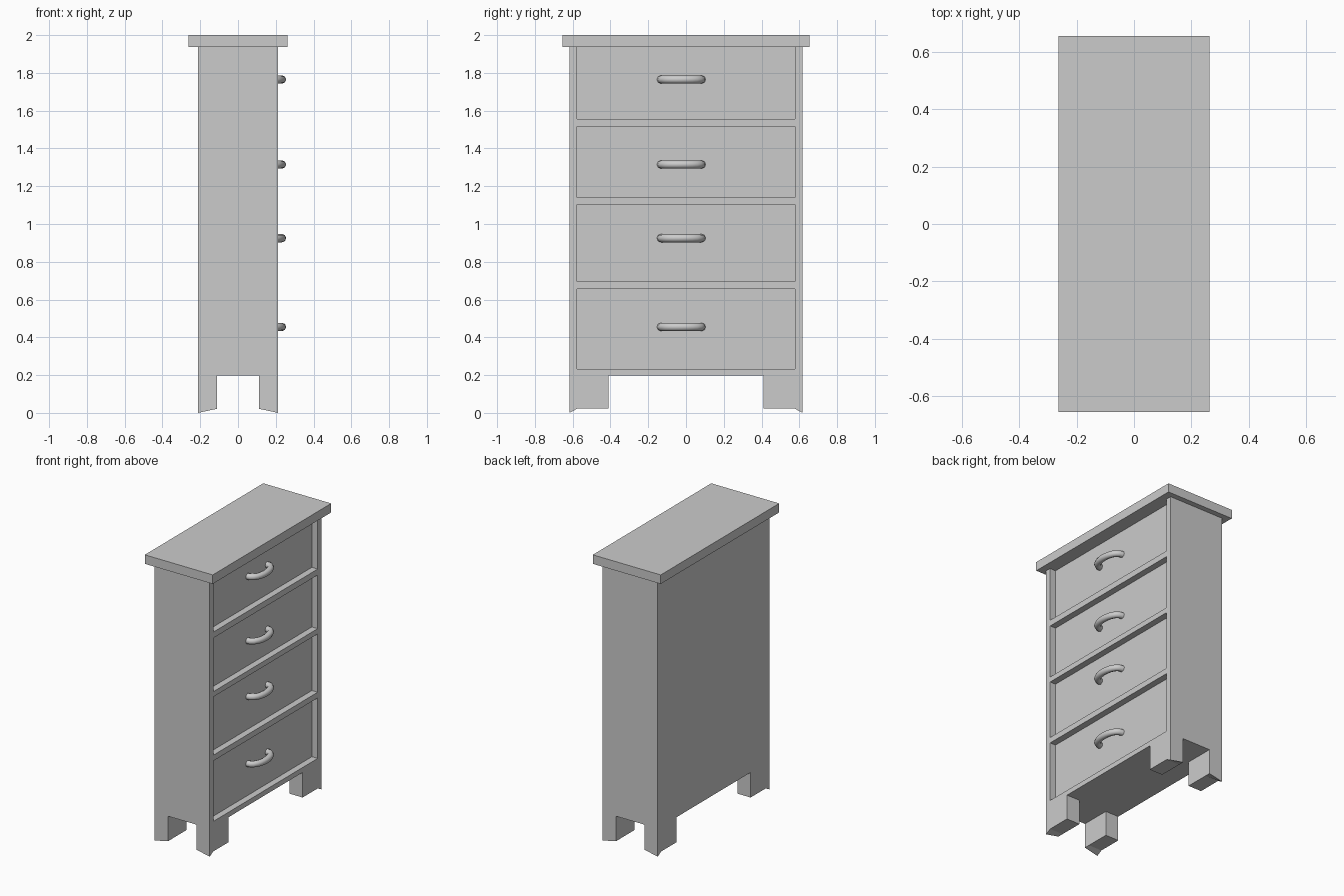
import bpy, bmesh
from math import pi, sin, cos
from mathutils import Matrix, Vector

if "Cube" in bpy.data.objects:
    bpy.data.objects.remove(bpy.data.objects["Cube"])

HX, HY = 0.213, 0.617          # carcass half sizes
OPEN_Y = 0.577                 # half width of drawer openings
LEG_X, LEG_Y = 0.11, 0.41      # inner sides of the feet
FLOOR, FOOT = 0.197, 0.022
RECESS = 0.045
drawers = [(0.232, 0.655), (0.695, 1.103), (1.14, 1.515), (1.557, 1.943)]
handle_z = [0.455, 0.925, 1.315, 1.765]


def box(bm, lo, hi):
    lo, hi = Vector(lo), Vector(hi)
    m = Matrix.Translation((lo + hi) / 2) @ Matrix.Diagonal((*(hi - lo), 1))
    bmesh.ops.create_cube(bm, size=1, matrix=m)


def finish(bm, name):
    bmesh.ops.recalc_face_normals(bm, faces=bm.faces)
    me = bpy.data.meshes.new(name)
    bm.to_mesh(me)
    bm.free()
    ob = bpy.data.objects.new(name, me)
    bpy.context.collection.objects.link(ob)
    return ob


def cut(bm, axis, value):
    co, no = Vector(), Vector()
    co[axis], no[axis] = value, 1
    bmesh.ops.bisect_plane(bm, geom=bm.verts[:] + bm.edges[:] + bm.faces[:],
                           plane_co=co, plane_no=no)


def push(bm, faces, offset):
    """Extrude a region of faces and move it; return the moved vertices."""
    res = bmesh.ops.extrude_face_region(bm, geom=faces)
    verts = [g for g in res["geom"] if isinstance(g, bmesh.types.BMVert)]
    bmesh.ops.translate(bm, verts=verts, vec=offset)
    for f in faces:
        if f.is_valid:
            bm.faces.remove(f)
    bmesh.ops.delete(bm, geom=[e for e in bm.edges if not e.link_faces], context='EDGES')
    return verts


# Carcass with recessed drawer fronts and four feet
bm = bmesh.new()
box(bm, (-HX, -HY, FLOOR), (HX, HY, 1.96))
for s in (-1, 1):
    cut(bm, 0, s * LEG_X)
    cut(bm, 1, s * LEG_Y)
    cut(bm, 1, s * OPEN_Y)
for lo, hi in drawers:
    cut(bm, 2, lo)
    cut(bm, 2, hi)
bm.normal_update()
for lo, hi in drawers:
    front = []
    for f in bm.faces:
        c = f.calc_center_median()
        if f.normal.x > 0.9 and c.x > HX - 0.01 and abs(c.y) < OPEN_Y and lo < c.z < hi:
            front.append(f)
    push(bm, front, (-RECESS, 0, 0))
bm.normal_update()
feet = []
for f in bm.faces:
    c = f.calc_center_median()
    if f.normal.z < -0.9 and c.z < FLOOR + 0.01 and abs(c.x) > LEG_X and abs(c.y) > LEG_Y:
        feet.append(f)
for v in push(bm, feet, (0, 0, FOOT - FLOOR)):
    # outer corners splay down to the floor
    if abs(v.co.x) > HX - 0.01 and abs(v.co.y) > HY - 0.01:
        v.co.z = 0
finish(bm, "carcass")

# Overhanging top slab
bm = bmesh.new()
box(bm, (-0.263, -0.655, 1.937), (0.263, 0.655, 2.0))
finish(bm, "top_slab")

# Bow handles swept along a flattened arc
cu = bpy.data.curves.new("handle_path", 'CURVE')
cu.dimensions = '3D'
cu.bevel_depth = 0.022
cu.bevel_resolution = 2
cu.use_fill_caps = True
sp = cu.splines.new('POLY')
N = 12
sp.points.add(N)
for i, p in enumerate(sp.points):
    a = pi * i / N
    p.co = (HX - RECESS - 0.005 + 0.07 * max(sin(a), 0) ** 0.8, -0.025 - 0.108 * cos(a), 0, 1)
tmp = bpy.data.objects.new("handle_path", cu)
bpy.context.collection.objects.link(tmp)
mesh = bpy.data.meshes.new_from_object(tmp.evaluated_get(bpy.context.evaluated_depsgraph_get()))
bpy.data.objects.remove(tmp)
for i, z in enumerate(handle_z):
    ob = bpy.data.objects.new(f"drawer_handle_{i + 1}", mesh)
    ob.location.z = z
    bpy.context.collection.objects.link(ob)
bpy.context.view_layer.objects.active = ob
ob.select_set(True)
for p in mesh.polygons:
    p.use_smooth = len(p.vertices) == 4
